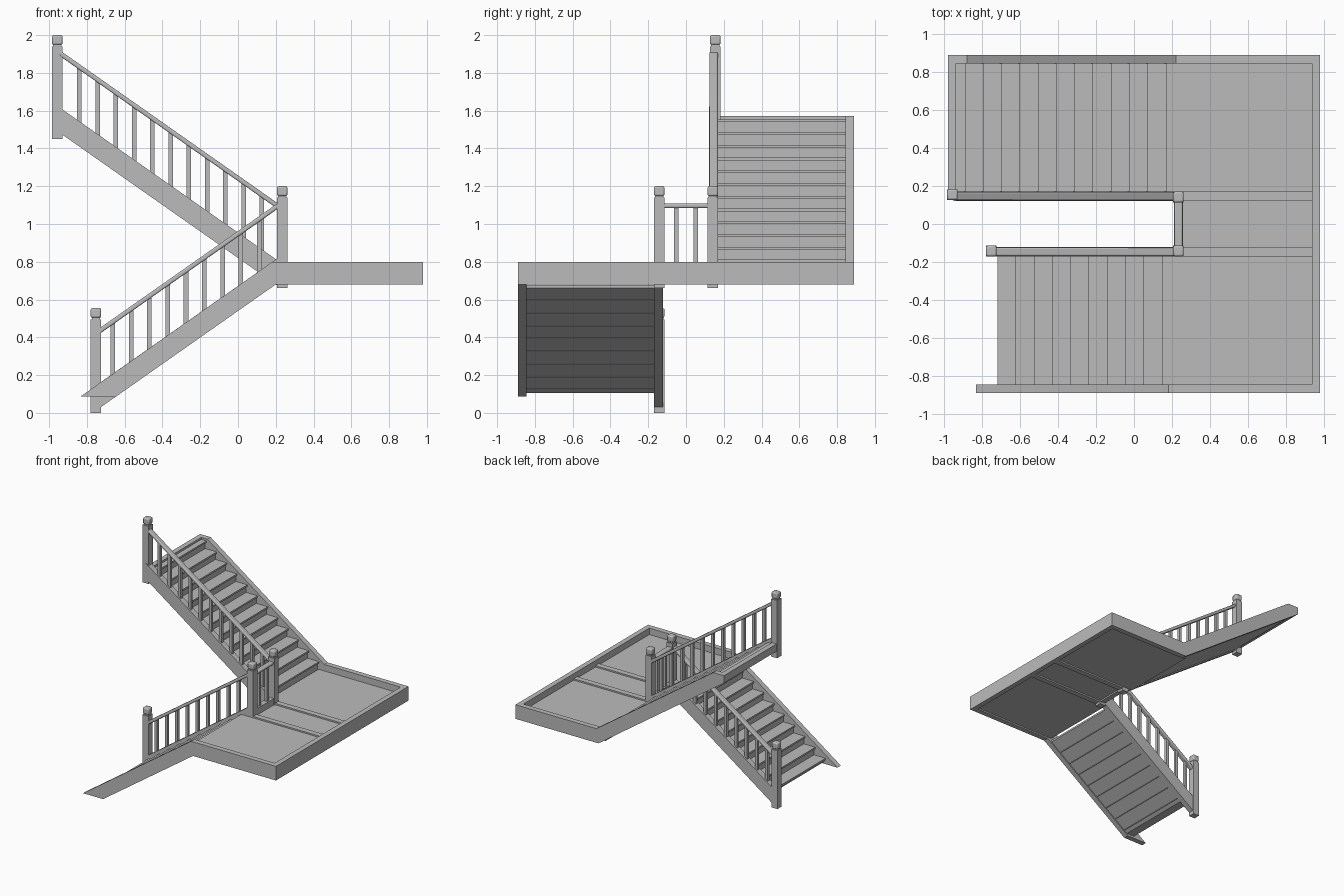
import bpy, bmesh

cube = bpy.data.objects.get("Cube")
if cube:
    bpy.data.objects.remove(cube, do_unlink=True)

grey = bpy.data.materials.new("plain_grey")
grey.use_nodes = True
grey.diffuse_color = (0.5, 0.5, 0.5, 1)
grey.node_tree.nodes["Principled BSDF"].inputs["Base Color"].default_value = (0.5, 0.5, 0.5, 1)

RUN, RISE = 0.0962, 0.0675
SLOPE = RISE / RUN
BOTTOM, TOP, FLOOR = 0.68, 0.80, 0.745   # landing heights
OUT, IN, NEAR = 0.89, 0.845, 0.17        # distances of stringers from the middle
MID = 0.147                              # line of newels and rails


def rect(x0, x1, z0, z1):
    return [(x0, z0), (x1, z0), (x1, z1), (x0, z1)]


def make(name, parts, bevel=0, segments=2):
    """Build one object from xz outlines extruded between two y values."""
    bm = bmesh.new()
    for outline, y0, y1 in parts:
        face = bm.faces.new([bm.verts.new((x, y0, z)) for x, z in outline])
        grown = bmesh.ops.extrude_face_region(bm, geom=[face])["geom"]
        for v in grown:
            if isinstance(v, bmesh.types.BMVert):
                v.co.y = y1
    bmesh.ops.recalc_face_normals(bm, faces=bm.faces)
    mesh = bpy.data.meshes.new(name)
    bm.to_mesh(mesh)
    bm.free()
    mesh.materials.append(grey)
    ob = bpy.data.objects.new(name, mesh)
    bpy.context.collection.objects.link(ob)
    if bevel:
        mod = ob.modifiers.new("rounded_edges", "BEVEL")
        mod.width, mod.segments = bevel, segments
        bpy.ops.object.select_all(action="DESELECT")
        ob.select_set(True)
        bpy.context.view_layer.objects.active = ob
        bpy.ops.object.shade_smooth_by_angle()
    return ob


# Sloping lines of the two flights
def low_top(x): return TOP + (x - 0.182) * SLOPE
def low_base(x): return BOTTOM + (x - 0.2) * SLOPE
def up_top(x): return TOP + (0.22 - x) * SLOPE
def up_base(x): return BOTTOM + (0.2 - x) * SLOPE
def low_rail(x): return 1.11 + (x - 0.21) * SLOPE
def up_rail(x): return 1.11 + (0.21 - x) * SLOPE


def strip(x0, x1, top, base):
    return [(x0, base(x0)), (x1, base(x1)), (x1, top(x1)), (x0, top(x0))]


# Stringers
make("lower_outer_stringer", [([(-0.833, 0.087), (-0.645, 0.087), (0.2, BOTTOM),
                                (0.2, TOP), (0.182, TOP)], -OUT, -IN)])
make("lower_inner_stringer", [(strip(-0.74, 0.22, low_top, low_base), -NEAR, -0.122)])
make("upper_outer_stringer", [([(-0.98, up_base(-0.98)), (0.2, BOTTOM), (0.22, TOP),
                                (-0.88, 1.571), (-0.98, 1.571)], IN, OUT)])
make("upper_inner_stringer", [(strip(-0.95, 0.22, up_top, up_base), 0.122, NEAR)])
make("upper_end_board", [(rect(-0.98, -0.937, up_base(-0.98), 1.571), NEAR - 0.02, IN)])


# Stepped bodies with a closed soffit, and treads with a nosing
def flight(name, x, z, count, direction, end, soffit, y0, y1):
    steps, treads = [], []
    for k in range(count):
        nose = x + direction * RUN * k
        top = z + RISE * k
        back = nose + direction * (RUN + 0.02) if k < count - 1 else end
        riser = nose + direction * 0.012
        steps += [(riser, top - RISE - 0.007), (riser, top - 0.007)]
        treads.append((rect(min(nose, back), max(nose, back), top - 0.014, top), y0, y1))
    steps += [(end, steps[-1][1]), (end, soffit(end))]
    first = steps[0][0]
    if direction > 0:
        steps.append((-0.635, soffit(-0.635)))
        steps.append((first, soffit(-0.635)))
    else:
        steps.append((first, soffit(first)))
    steps[0] = (first, max(steps[0][1], steps[-1][1] + 0.002))
    make(name + "_risers", [(steps, y0, y1)])
    make(name + "_treads", treads)


flight("lower", -0.72, 0.137, 9, 1, 0.16, lambda x: low_base(x) + 0.01, -IN, -NEAR)
flight("upper", 0.17, 0.811, 12, -1, -0.94, lambda x: up_base(x) + 0.01, NEAR, IN)

# Landing: rim, floor, cross beams and kerb
make("landing_rim", [(rect(0.2, 0.98, BOTTOM, TOP), -OUT, -IN),
                     (rect(0.2, 0.98, BOTTOM, TOP), IN, OUT),
                     (rect(0.937, 0.98, BOTTOM, TOP), -IN, IN)])
make("landing_floor", [(rect(0.148, 0.937, FLOOR - 0.014, FLOOR), -IN, -NEAR),
                       (rect(0.165, 0.937, BOTTOM + 0.012, FLOOR), -IN, -NEAR),
                       (rect(0.165, 0.937, BOTTOM + 0.012, FLOOR), NEAR, IN),
                       (rect(0.215, 0.937, BOTTOM + 0.012, FLOOR), -NEAR, NEAR)])
make("landing_beams", [(rect(0.215, 0.937, BOTTOM, FLOOR + 0.012), s * 0.122, s * NEAR)
                       for s in (-1, 1)])
make("landing_kerb", [(rect(0.213, 0.257, BOTTOM, TOP), -0.122, 0.122)])


# Newel posts with a neck and a rounded cap
def newel(name, x, y, z0, z1):
    def block(r, a, b):
        return (rect(x - r, x + r, a, b), y - r, y + r)
    make(name + "_post", [block(0.028, z0, z1 - 0.06), block(0.022, z1 - 0.062, z1 - 0.048)])
    make(name + "_cap", [block(0.028, z1 - 0.052, z1)], 0.009, 2)


newel("bottom_newel", -0.752, -MID + 0.005, 0, 0.555)
newel("landing_front_newel", 0.234, -MID + 0.005, 0.66, 1.2)
newel("landing_back_newel", 0.234, MID - 0.005, 0.66, 1.2)
newel("top_newel", -0.957, MID + 0.008, 1.45, 2.0)

# Handrails
THICK, HALF = 0.03, 0.022
make("lower_handrail", [(strip(-0.735, 0.22, low_rail, lambda x: low_rail(x) - THICK),
                         -MID - HALF, -MID + HALF)], 0.008, 3)
make("upper_handrail", [(strip(-0.945, 0.22, up_rail, lambda x: up_rail(x) - THICK),
                         MID - HALF, MID + HALF)], 0.008, 3)
make("landing_handrail", [(rect(0.234 - HALF, 0.234 + HALF, 1.085, 1.108), -0.13, 0.13)], 0.008, 3)


# Balusters
def balusters(name, x, count, y, top, rail):
    parts = []
    for k in range(count):
        c = x + RUN * 1.005 * k
        parts.append((strip(c - 0.012, c + 0.012, lambda v: rail(v) - 0.02,
                            lambda v: top(v) - 0.02), y - 0.012, y + 0.012))
    make(name, parts)


balusters("lower_balusters", -0.662, 9, -MID, low_top, low_rail)
balusters("upper_balusters", -0.84, 11, MID, up_top, up_rail)
make("landing_balusters", [(rect(0.222, 0.246, 0.79, 1.09), y - 0.012, y + 0.012)
                           for y in (-0.052, 0.052)])
